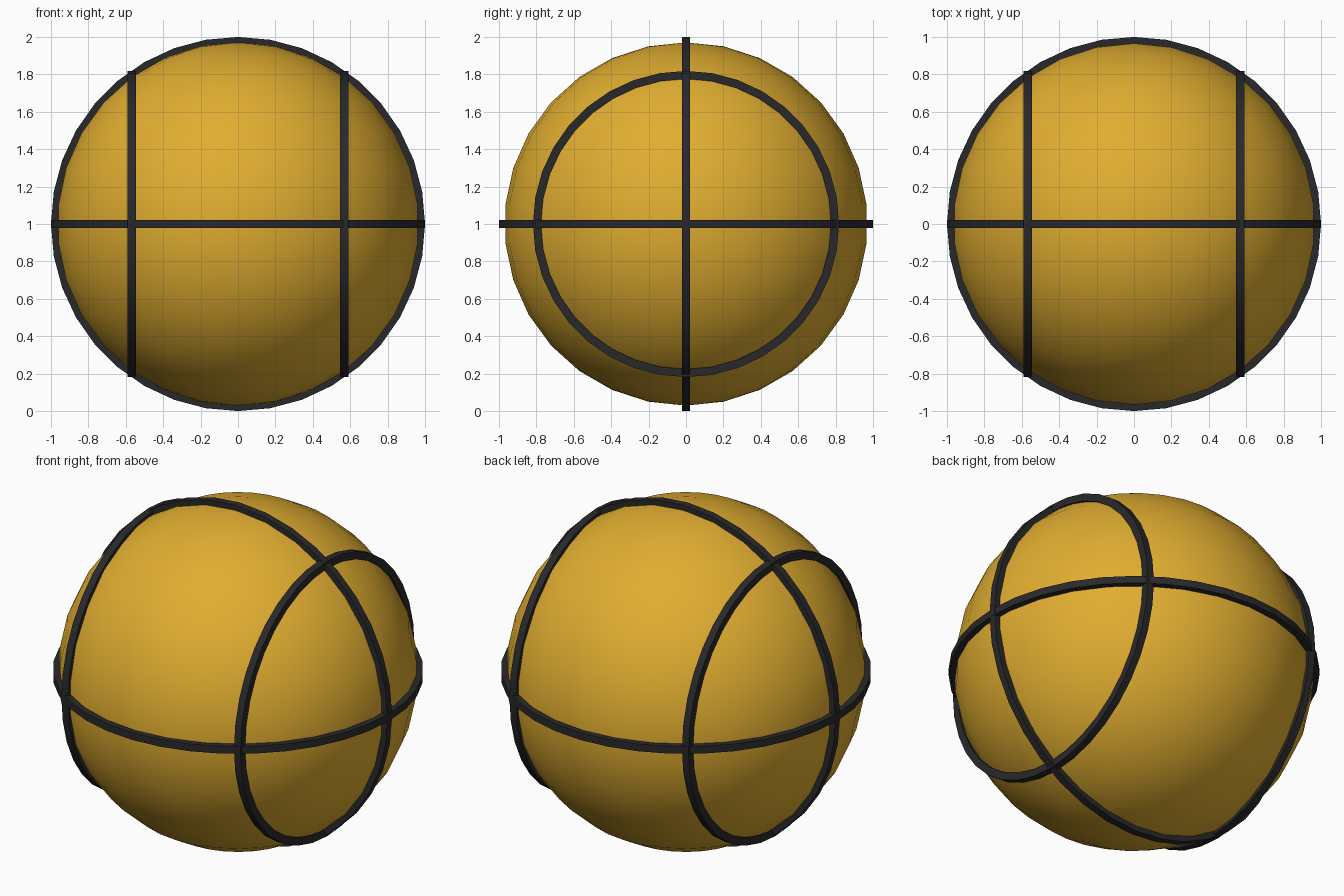
import bpy, bmesh
from math import cos, sin, pi
from mathutils import Matrix

if "Cube" in bpy.data.objects:
    bpy.data.objects.remove(bpy.data.objects["Cube"])

C = Matrix.Translation((0, 0, 1))


def material(name, rgb):
    m = bpy.data.materials.new(name)
    m.diffuse_color = (*rgb, 1)
    m.use_nodes = True
    m.node_tree.nodes["Principled BSDF"].inputs["Base Color"].default_value = m.diffuse_color
    return m


GOLD = material("gold_rubber", (0.75, 0.42, 0.03))
BLACK = material("black_rubber", (0.022, 0.022, 0.024))


def finish(name, bm, mat):
    bmesh.ops.recalc_face_normals(bm, faces=bm.faces)
    me = bpy.data.meshes.new(name)
    bm.to_mesh(me)
    bm.free()
    me.materials.append(mat)
    ob = bpy.data.objects.new(name, me)
    bpy.context.collection.objects.link(ob)
    bpy.ops.object.select_all(action='DESELECT')
    ob.select_set(True)
    bpy.context.view_layer.objects.active = ob
    bpy.ops.object.shade_smooth_by_angle(angle=pi / 6)
    return ob


def seam(name, radius, offset, rot, n=36, h=0.0215):
    """Square-section ring, its axis turned from z by rot."""
    bm = bmesh.new()
    loops = []
    for i in range(n):
        a = 2 * pi * i / n
        loops.append([bm.verts.new(((radius + dr) * cos(a), (radius + dr) * sin(a), offset + dz))
                      for dr, dz in ((h, h), (-h, h), (-h, -h), (h, -h))])
    for i in range(n):
        p, q = loops[i], loops[(i + 1) % n]
        for k in range(4):
            j = (k + 1) % 4
            bm.faces.new((p[k], q[k], q[j], p[j]))
    bm.transform(C @ rot)
    return finish(name, bm, BLACK)


# Ball body
bm = bmesh.new()
bmesh.ops.create_uvsphere(bm, u_segments=30, v_segments=15, radius=0.971, matrix=C)
finish("ball", bm, GOLD)

# Two full seams: level and upright
seam("level_seam", 0.9785, 0, Matrix.Identity(4))
seam("upright_seam", 0.9785, 0, Matrix.Rotation(pi / 2, 4, 'X'))

# Two smaller side seams
for side, s in (("right", 1), ("left", -1)):
    seam(side + "_side_seam", 0.797, s * 0.568, Matrix.Rotation(pi / 2, 4, 'Y'))
